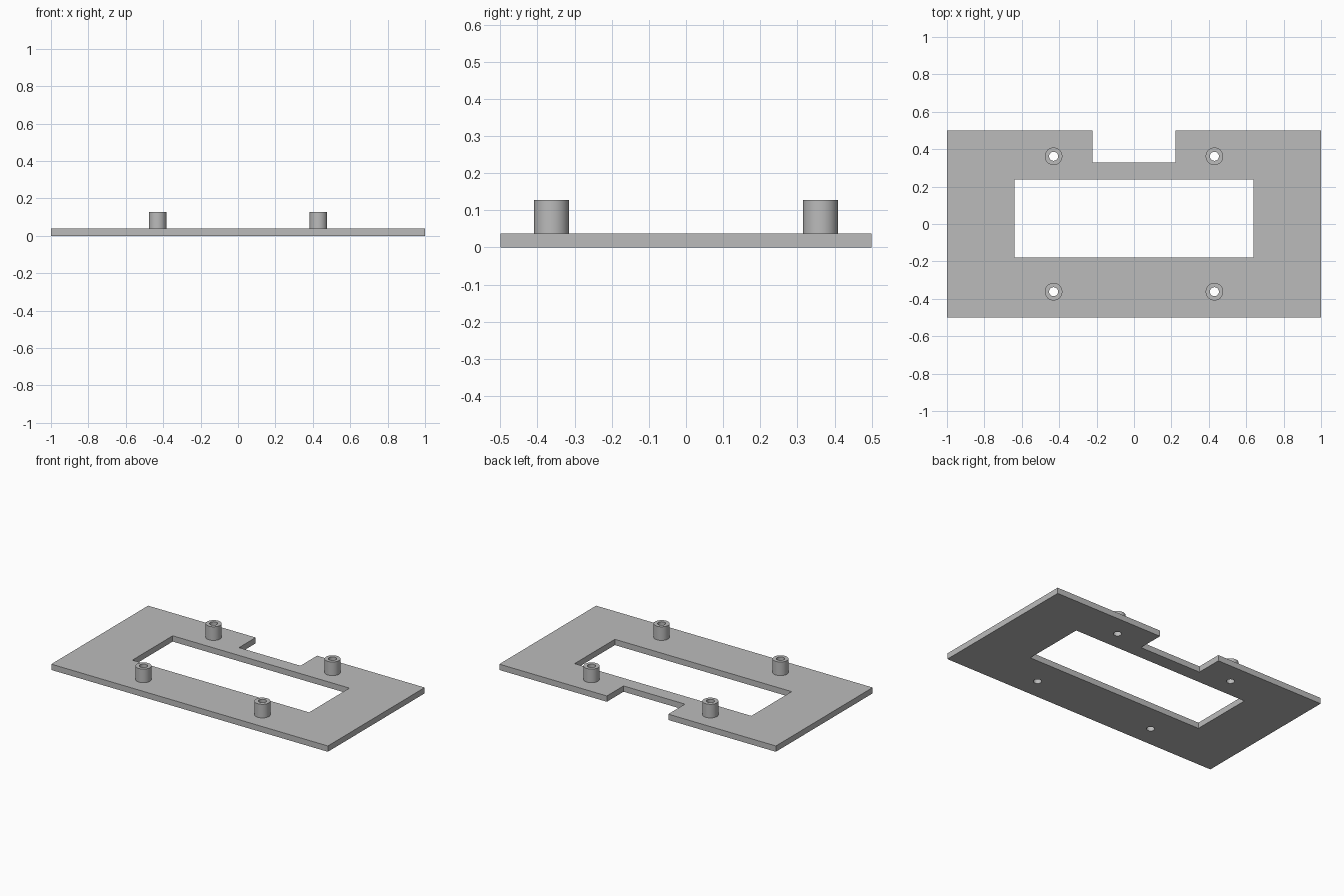
import bpy
import bmesh
from math import cos, sin, tau, radians

cube = bpy.data.objects.get("Cube")
if cube:
    bpy.data.objects.remove(cube, do_unlink=True)

PLATE_TOP, POST_TOP = 0.038, 0.127
POST_X, POST_Y = 0.43, 0.362
POST_R, HOLE_R = 0.047, 0.024

grey = bpy.data.materials.new("plain grey")
grey.use_nodes = True
colour = (0.5, 0.5, 0.5, 1)
grey.diffuse_color = colour
grey.node_tree.nodes["Principled BSDF"].inputs["Base Color"].default_value = colour


def circle(cx, cy, r, n=48):
    return [(cx + r * cos(tau * i / n), cy + r * sin(tau * i / n)) for i in range(n)]


def rectangle(x0, x1, y0, y1):
    return [(x0, y0), (x1, y0), (x1, y1), (x0, y1)]


def extruded(name, loops, z0, z1):
    """Fill an outline, leaving its inner loops open, and extrude it in z."""
    curve = bpy.data.curves.new(name, "CURVE")
    curve.dimensions = "2D"
    curve.fill_mode = "BOTH"
    curve.extrude = (z1 - z0) / 2
    for points in loops:
        spline = curve.splines.new("POLY")
        spline.points.add(len(points) - 1)
        for p, (x, y) in zip(spline.points, points):
            p.co = (x, y, 0, 1)
        spline.use_cyclic_u = True
    obj = bpy.data.objects.new(name, curve)
    obj.location.z = (z0 + z1) / 2
    bpy.context.collection.objects.link(obj)
    bpy.ops.object.select_all(action="DESELECT")
    obj.select_set(True)
    bpy.context.view_layer.objects.active = obj
    bpy.ops.object.convert(target="MESH")
    obj = bpy.context.object

    # Weld caps to walls and make normals consistent
    bm = bmesh.new()
    bm.from_mesh(obj.data)
    bmesh.ops.remove_doubles(bm, verts=bm.verts, dist=0.0001)
    bmesh.ops.recalc_face_normals(bm, faces=bm.faces)
    bm.to_mesh(obj.data)
    bm.free()
    obj.data.materials.clear()
    obj.data.materials.append(grey)
    bpy.ops.object.shade_smooth_by_angle(angle=radians(30))
    return obj


posts = {
    "front_right_post": (-POST_X, -POST_Y),
    "front_left_post": (POST_X, -POST_Y),
    "back_right_post": (-POST_X, POST_Y),
    "back_left_post": (POST_X, POST_Y),
}

# Plate with a notch in the back edge, a window and screw holes
half = [(1, -0.5), (1, 0.5), (0.222, 0.5), (0.222, 0.328)]
outline = half + [(-x, y) for x, y in reversed(half)]
window = rectangle(-0.639, 0.639, -0.178, 0.238)
holes = [circle(x, y, HOLE_R) for x, y in posts.values()]
extruded("base_plate", [outline, window] + holes, 0, PLATE_TOP)

# Hollow standoff posts
for name, (x, y) in posts.items():
    extruded(name, [circle(x, y, POST_R), circle(x, y, HOLE_R)], PLATE_TOP, POST_TOP)
